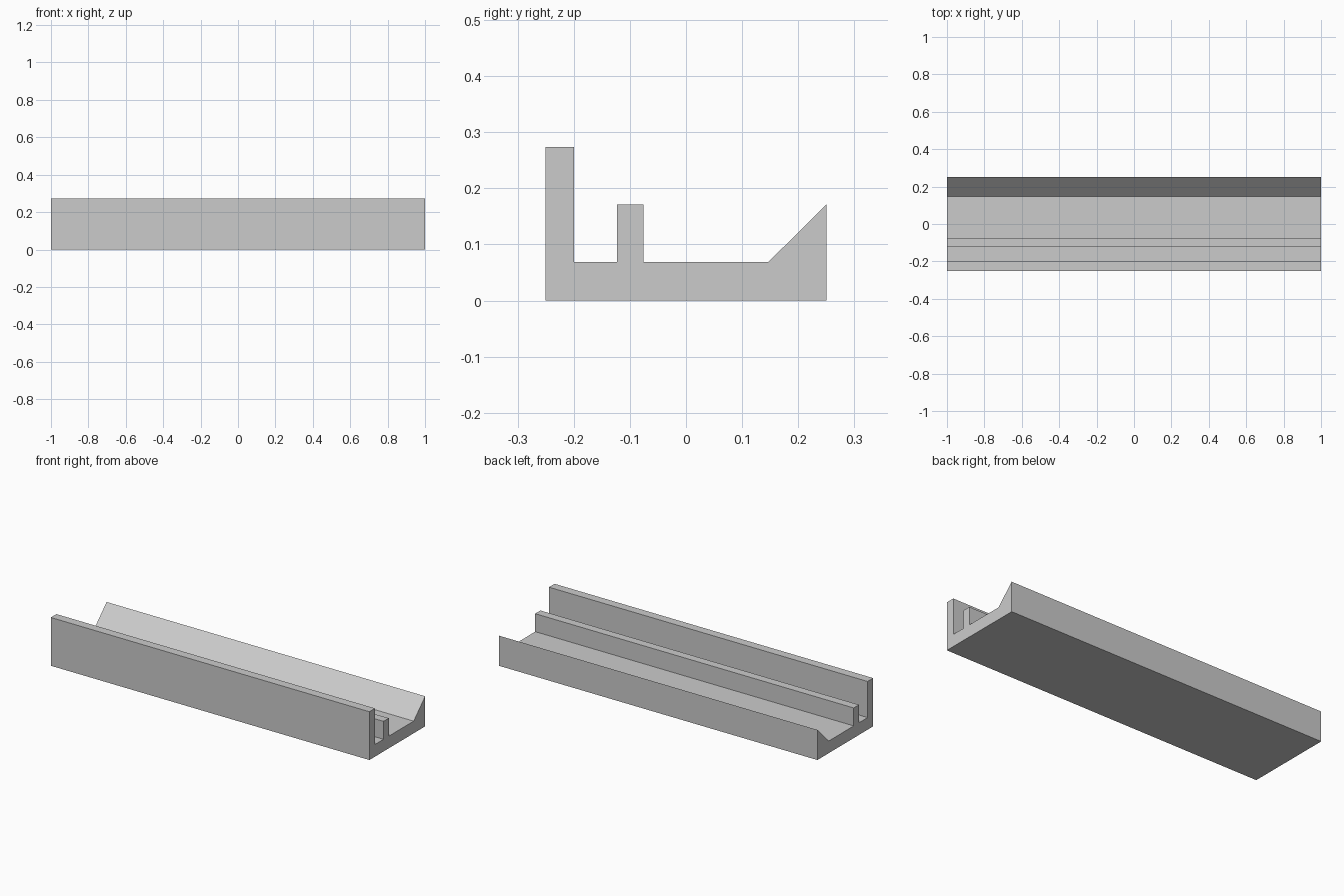
import bpy
import bmesh

cube = bpy.data.objects.get("Cube")
if cube:
    bpy.data.objects.remove(cube, do_unlink=True)

# Single grey material
GREY = (0.6, 0.6, 0.6, 1.0)
grey = bpy.data.materials.new("light_grey")
grey.use_nodes = True
grey.diffuse_color = GREY
grey.node_tree.nodes["Principled BSDF"].inputs["Base Color"].default_value = GREY

HALF_LENGTH = 1.0
HALF_DEPTH = 0.25
FLOOR = 0.069      # top of the base slab
LIP = 0.171        # top of the middle rib and the sloped back edge
WALL = 0.274       # top of the front wall

# Cross-section (y, z): base, sloped back lip, middle rib, tall front wall
profile = [
    (-HALF_DEPTH, 0), (HALF_DEPTH, 0), (HALF_DEPTH, LIP),
    (0.147, FLOOR), (-0.076, FLOOR),
    (-0.076, LIP), (-0.123, LIP), (-0.123, FLOOR),
    (-0.2, FLOOR), (-0.2, WALL), (-HALF_DEPTH, WALL),
]

# Extrude the section along the length of the rail
bm = bmesh.new()
end = bm.faces.new([bm.verts.new((-HALF_LENGTH, y, z)) for y, z in profile])
swept = bmesh.ops.extrude_face_region(bm, geom=[end], use_keep_orig=True)
moved = [v for v in swept["geom"] if isinstance(v, bmesh.types.BMVert)]
bmesh.ops.translate(bm, verts=moved, vec=(2 * HALF_LENGTH, 0, 0))
bmesh.ops.recalc_face_normals(bm, faces=bm.faces)

mesh = bpy.data.meshes.new("grooved_rail")
bm.to_mesh(mesh)
bm.free()
mesh.materials.append(grey)
rail = bpy.data.objects.new("grooved_rail", mesh)
bpy.context.collection.objects.link(rail)
